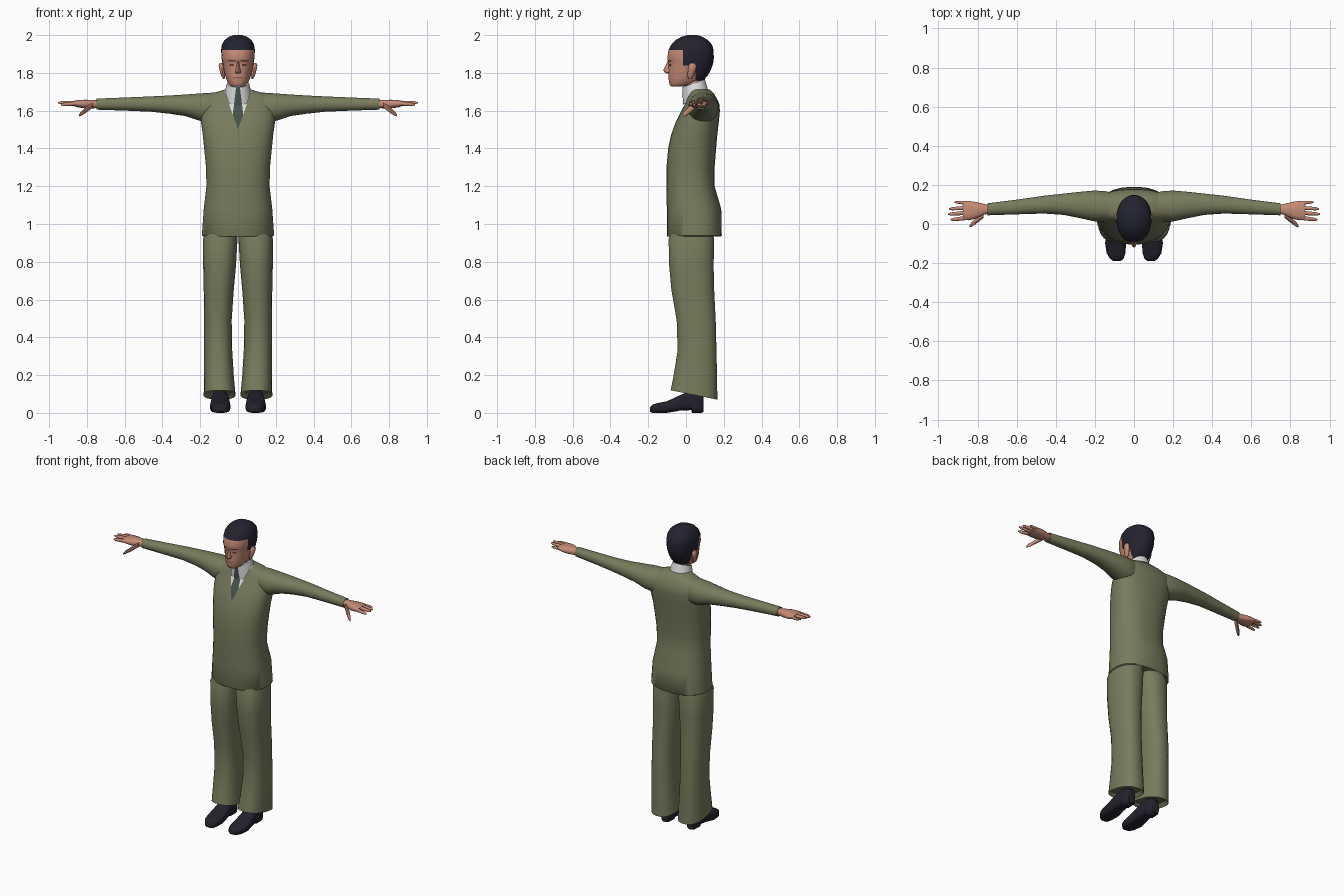
import bpy, bmesh, math
from mathutils import Vector

cube = bpy.data.objects.get("Cube")
if cube:
    bpy.data.objects.remove(cube, do_unlink=True)


def material(name, *rgb):
    m = bpy.data.materials.new(name)
    m.use_nodes = True
    m.diffuse_color = (*rgb, 1)
    bsdf = next(n for n in m.node_tree.nodes if n.type == 'BSDF_PRINCIPLED')
    bsdf.inputs["Base Color"].default_value = (*rgb, 1)
    return m


SUIT = material("olive suit", .19, .2, .11)
SKIN = material("skin", .56, .26, .18)
HAIR = material("black hair", .017, .017, .03)
SHOE = material("black leather", .016, .016, .026)
SHIRT = material("white shirt", .72, .72, .72)
TIE = material("grey green tie", .065, .085, .073)
LIP = material("lip", .33, .11, .085)
EYE = material("brow brown", .1, .05, .04)


def loft(axis, sections, sides=20, power=2.0):
    """Rings across an axis: (position, u low, u high, v low, v high, tilt)."""
    bm = bmesh.new()
    rings = []
    for pos, u0, u1, v0, v1, *tilt in sections:
        ring = []
        for i in range(sides):
            a = math.tau * (i + .5) / sides
            c, s = math.cos(a), math.sin(a)
            du = math.copysign(abs(c) ** (2 / power), c) * (u1 - u0) / 2
            dv = math.copysign(abs(s) ** (2 / power), s) * (v1 - v0) / 2
            u, v = (u0 + u1) / 2 + du, (v0 + v1) / 2 + dv
            w = pos + (tilt[0] * dv if tilt else 0)
            co = {'X': (w, u, v), 'Y': (u, w, v), 'Z': (u, v, w)}[axis]
            ring.append(bm.verts.new(co))
        rings.append(ring)
    for a, b in zip(rings, rings[1:]):
        for i in range(sides):
            j = (i + 1) % sides
            bm.faces.new((a[i], a[j], b[j], b[i]))
    bm.faces.new(rings[0])
    bm.faces.new(rings[-1])
    bmesh.ops.recalc_face_normals(bm, faces=bm.faces)
    return bm


def wide(rows):
    """Centred rows (z, half width, front, back, tilt) to loft sections."""
    return [(z, -h, h, f, b, *t) for z, h, f, b, *t in rows]


def cut(bm, point, normal, where):
    faces = [f for f in bm.faces if where(f.calc_center_median())]
    geom = set(faces)
    for f in faces:
        geom.update(f.edges)
        geom.update(f.verts)
    bmesh.ops.bisect_plane(bm, geom=list(geom), dist=1e-5,
                           plane_co=Vector(point), plane_no=Vector(normal))


def finish(name, bm, mats, rule=None, mirror=False, angle=50):
    if rule:
        for f in bm.faces:
            f.material_index = rule(f.calc_center_median())
    me = bpy.data.meshes.new(name)
    bm.to_mesh(me)
    bm.free()
    for m in mats:
        me.materials.append(m)
    ob = bpy.data.objects.new(name, me)
    bpy.context.collection.objects.link(ob)
    bpy.ops.object.select_all(action='DESELECT')
    ob.select_set(True)
    bpy.context.view_layer.objects.active = ob
    bpy.ops.object.shade_smooth_by_angle(angle=math.radians(angle))
    if mirror:
        ob.modifiers.new("mirror", 'MIRROR')
    return ob


# Jacket, with the shirt opening and tie cut into its front
def tie_half(z):
    return .012 + .12 * (1.71 - z)


def opening_half(z):
    return .35 * (z - 1.5)


def chest(p):
    return p.y < .06 and p.z > 1.47


def cut_tie(bm, where):
    for s in (-1, 1):
        cut(bm, (s * tie_half(1.71), 0, 1.71), (s, 0, .12), where)


def dress(p):
    if not chest(p) or abs(p.x) > opening_half(p.z):
        return 0
    return 2 if abs(p.x) < tie_half(p.z) else 1


jacket = loft('Z', wide([
    (.97, .16, -.08, .16), (.935, .185, -.1, .185), (.94, .192, -.102, .19),
    (1.08, .182, -.102, .187), (1.2, .168, -.105, .152), (1.3, .17, -.104, .152),
    (1.4, .18, -.095, .16), (1.47, .187, -.08, .166), (1.54, .197, -.055, .174),
    (1.6, .2, -.025, .18), (1.64, .195, -.003, .176), (1.67, .18, .008, .16),
    (1.69, .14, .018, .148), (1.712, .07, .025, .125)]), sides=32, power=2.4)
for s in (-1, 1):
    cut(jacket, (0, 0, 1.5), (s, 0, -.35), chest)
cut_tie(jacket, chest)
finish("jacket", jacket, [SUIT, SHIRT, TIE], dress)

# Sleeves
finish("sleeves", loft('X', [
    (.08, .03, .15, 1.54, 1.695), (.14, .012, .168, 1.535, 1.696),
    (.2, .012, .172, 1.545, 1.692), (.28, .03, .165, 1.571, 1.686),
    (.36, .046, .156, 1.583, 1.681), (.46, .053, .145, 1.594, 1.676),
    (.6, .049, .125, 1.6, 1.67), (.75, .044, .106, 1.605, 1.664),
    (.745, .055, .095, 1.615, 1.654)], power=2.2), [SUIT], mirror=True)

# Trousers, hollow at the cuffs
finish("trousers", loft('Z', [
    (1.0, .0, .16, -.06, .13), (.92, .002, .186, -.093, .15),
    (.78, .01, .185, -.09, .147), (.65, .022, .182, -.078, .15),
    (.49, .033, .18, -.05, .158), (.33, .03, .18, -.045, .162),
    (.2, .022, .181, -.066, .165), (.095, .013, .182, -.082, .167, -.2),
    (.12, .03, .165, -.065, .15, -.2)], sides=24, power=2.4), [SUIT], mirror=True)

# Shoes with a raised arch and heel
finish("shoes", loft('Y', [
    (-.19, .068, .105, .006, .03), (-.178, .054, .122, 0, .044),
    (-.15, .044, .14, 0, .052), (-.1, .04, .148, 0, .062),
    (-.03, .045, .143, .012, .095), (.028, .055, .135, .014, .12),
    (.032, .055, .135, 0, .12), (.08, .06, .13, 0, .11),
    (.092, .07, .12, .004, .09)], power=3.2), [SHOE], mirror=True)

# Collar and neck
collar = loft('Z', wide([(1.665, .075, -.016, .12, .5),
                         (1.7, .07, -.018, .112, .45),
                         (1.745, .058, -.02, .1, .36)]), sides=24)
cut_tie(collar, lambda p: p.y < .03)
finish("collar", collar, [SHIRT, TIE],
       lambda p: int(p.y < .0 and abs(p.x) < tie_half(p.z)))
finish("neck", loft('Z', wide([(1.68, .05, .005, .09),
                               (1.79, .05, -.01, .085)])), [SKIN])

# Head, with hair, brows, eyes and mouth cut into the surface
FEATURES = [(1.861, 1.869, .014, .05, 2), (1.837, 1.847, .02, .044, 2),
            (1.771, 1.778, 0, .024, 3)]


def in_feature(p, f, pad=0.0):
    return (p.y < -.03 and f[0] - pad < p.z < f[1] + pad
            and f[2] - pad < abs(p.x) < f[3] + pad)


def head_colour(p):
    if p.z > 1.922 or (p.y > -.015 and p.z > 1.84) or (p.y > .05 and p.z > 1.745):
        return 1
    return next((f[4] for f in FEATURES if in_feature(p, f)), 0)


head = loft('Z', wide([
    (1.727, .03, -.078, -.02), (1.735, .043, -.086, .02), (1.75, .054, -.09, .07),
    (1.768, .063, -.093, .1), (1.79, .07, -.094, .118), (1.82, .077, -.092, .134),
    (1.85, .083, -.093, .144), (1.875, .087, -.1, .148), (1.92, .09, -.094, .147),
    (1.95, .086, -.078, .138), (1.975, .071, -.054, .115),
    (1.992, .047, -.022, .085), (2.0, .022, .008, .06)]), sides=28, power=2.2)
for z in (1.922, 1.84, 1.745):
    cut(head, (0, 0, z), (0, 0, 1), lambda p: True)
for y in (-.015, .05):
    cut(head, (0, y, 0), (0, 1, 0), lambda p: True)
for f in FEATURES:
    for z in f[:2]:
        cut(head, (0, 0, z), (0, 0, 1), lambda p: p.y < -.03)
    for x in f[2:4]:
        for s in (-1, 1):
            cut(head, (s * x, 0, 0), (1, 0, 0),
                lambda p: p.y < -.03 and f[0] < p.z < f[1])
finish("head", head, [SKIN, HAIR, EYE, LIP], head_colour)

finish("nose", loft('Z', wide([
    (1.797, .01, -.1, -.06), (1.803, .017, -.114, -.06), (1.815, .014, -.121, -.06),
    (1.835, .009, -.11, -.06), (1.86, .007, -.099, -.06)]), sides=10), [SKIN])
finish("ears", loft('Z', [
    (1.768, .07, .08, .012, .03), (1.785, .068, .09, .008, .042),
    (1.815, .07, .099, .01, .053), (1.84, .074, .103, .014, .056),
    (1.853, .08, .096, .024, .046)], sides=10), [SKIN], mirror=True)

# Hands: palm, four fingers and thumb
finish("palms", loft('X', [
    (.735, .054, .096, 1.615, 1.654), (.77, .046, .104, 1.612, 1.657),
    (.81, .026, .114, 1.612, 1.658), (.845, .018, .119, 1.617, 1.656),
    (.875, .022, .118, 1.626, 1.651)], sides=14, power=2.5), [SKIN], mirror=True)


def digit(name, start, end, r):
    a, b = Vector(start), Vector(end)
    rows = []
    for t, k in ((0, 1), (.45, 1), (.85, .8), (1, .35)):
        p = a.lerp(b, t)
        rows.append((p.x, p.y - r * k, p.y + r * k, p.z - r * k, p.z + r * k))
    finish(name, loft('X', rows, sides=8), [SKIN], mirror=True)


digit("index_fingers", (.85, .031, 1.638), (.938, .022, 1.632), .011)
digit("middle_fingers", (.85, .058, 1.641), (.952, .05, 1.642), .011)
digit("ring_fingers", (.85, .083, 1.641), (.947, .077, 1.643), .0105)
digit("little_fingers", (.85, .107, 1.638), (.918, .112, 1.638), .009)
digit("thumbs", (.77, .046, 1.63), (.842, -.012, 1.575), .016)
